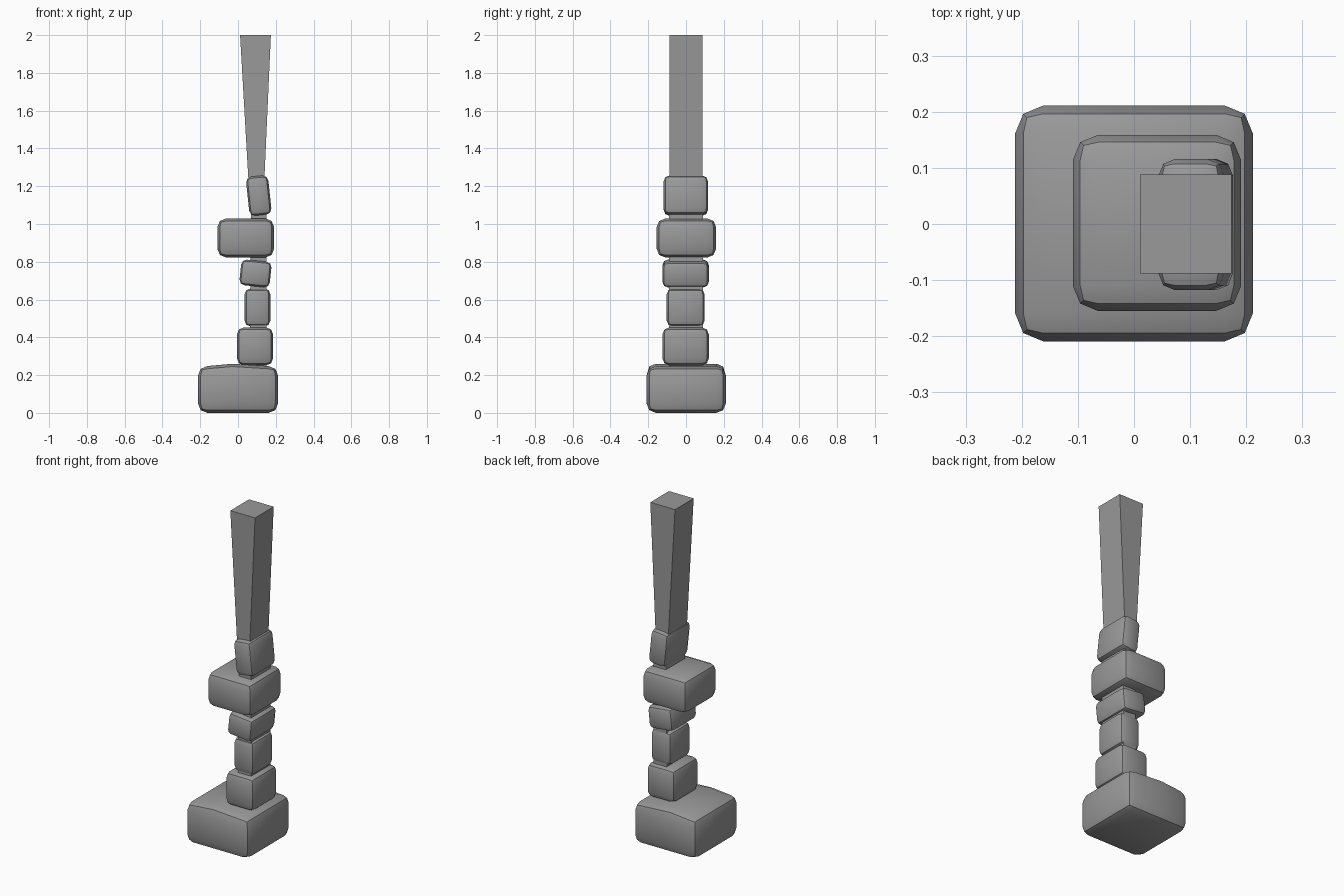
import bpy, bmesh, math
from mathutils import Matrix, Vector

if "Cube" in bpy.data.objects:
    bpy.data.objects.remove(bpy.data.objects["Cube"])

grey = bpy.data.materials.new("stone_grey")
grey.diffuse_color = (0.32, 0.32, 0.32, 1)
grey.use_nodes = True
grey.node_tree.nodes["Principled BSDF"].inputs["Base Color"].default_value = grey.diffuse_color


def finish(bm, name, smooth=True):
    bmesh.ops.recalc_face_normals(bm, faces=bm.faces)
    me = bpy.data.meshes.new(name)
    bm.to_mesh(me)
    bm.free()
    me.materials.append(grey)
    ob = bpy.data.objects.new(name, me)
    bpy.context.collection.objects.link(ob)
    if smooth:
        bpy.ops.object.select_all(action='DESELECT')
        ob.select_set(True)
        bpy.context.view_layer.objects.active = ob
        bpy.ops.object.shade_smooth_by_angle(angle=math.radians(30))
    return ob


def stone(name, centre, size, bevel, tilt=0, ridge=None):
    """Worn block: two-step bevel, optional tilt about y and low ridge on top."""
    bm = bmesh.new()
    bmesh.ops.create_cube(bm, size=1)
    bmesh.ops.scale(bm, vec=size, verts=bm.verts)
    bmesh.ops.bevel(bm, geom=bm.edges[:], offset=bevel, segments=2,
                    profile=0.5, affect='EDGES')
    if ridge is not None:
        x, rise = ridge
        bmesh.ops.bisect_plane(bm, geom=bm.verts[:] + bm.edges[:] + bm.faces[:],
                               plane_co=(x, 0, 0), plane_no=(1, 0, 0))
        for v in bm.verts:
            if abs(v.co.x - x) < 1e-4 and v.co.z > size[2] / 2 - bevel * 0.5:
                v.co.z += rise
    bmesh.ops.transform(bm, verts=bm.verts, matrix=Matrix.Translation(centre)
                        @ Matrix.Rotation(math.radians(tilt), 4, 'Y'))
    return finish(bm, name)


def tapered_post(name, low, high, y_half):
    """Four-sided post; low and high are (x_min, x_max, z)."""
    bm = bmesh.new()
    bmesh.ops.create_cube(bm, size=2)
    for v in bm.verts:
        a, b, z = high if v.co.z > 0 else low
        v.co = Vector((b if v.co.x > 0 else a, v.co.y * y_half, z))
    return finish(bm, name, smooth=False)


# Stacked stones, bottom to top
stone("base_stone", (0, 0.001, 0.124), (0.424, 0.42, 0.248), 0.05, ridge=(-0.03, 0.012))
stone("lower_stone", (0.09, -0.002, 0.352), (0.19, 0.245, 0.2), 0.035)
stone("narrow_stone", (0.103, -0.002, 0.558), (0.136, 0.2, 0.2), 0.03)
stone("leaning_stone", (0.0925, -0.002, 0.738), (0.161, 0.245, 0.136), 0.028, tilt=6)
stone("wide_stone", (0.041, 0.002, 0.926), (0.3, 0.314, 0.206), 0.045)
stone("neck_stone", (0.11, -0.001, 1.15), (0.118, 0.234, 0.208), 0.03, tilt=-6)

# Inner core seen in the gaps, and the flaring pillar above
tapered_post("inner_core", (0.06, 0.15, 0.2), (0.07, 0.15, 1.1), 0.09)
tapered_post("pillar", (0.057, 0.138, 1.2), (0.011, 0.174, 2.0), 0.088)
